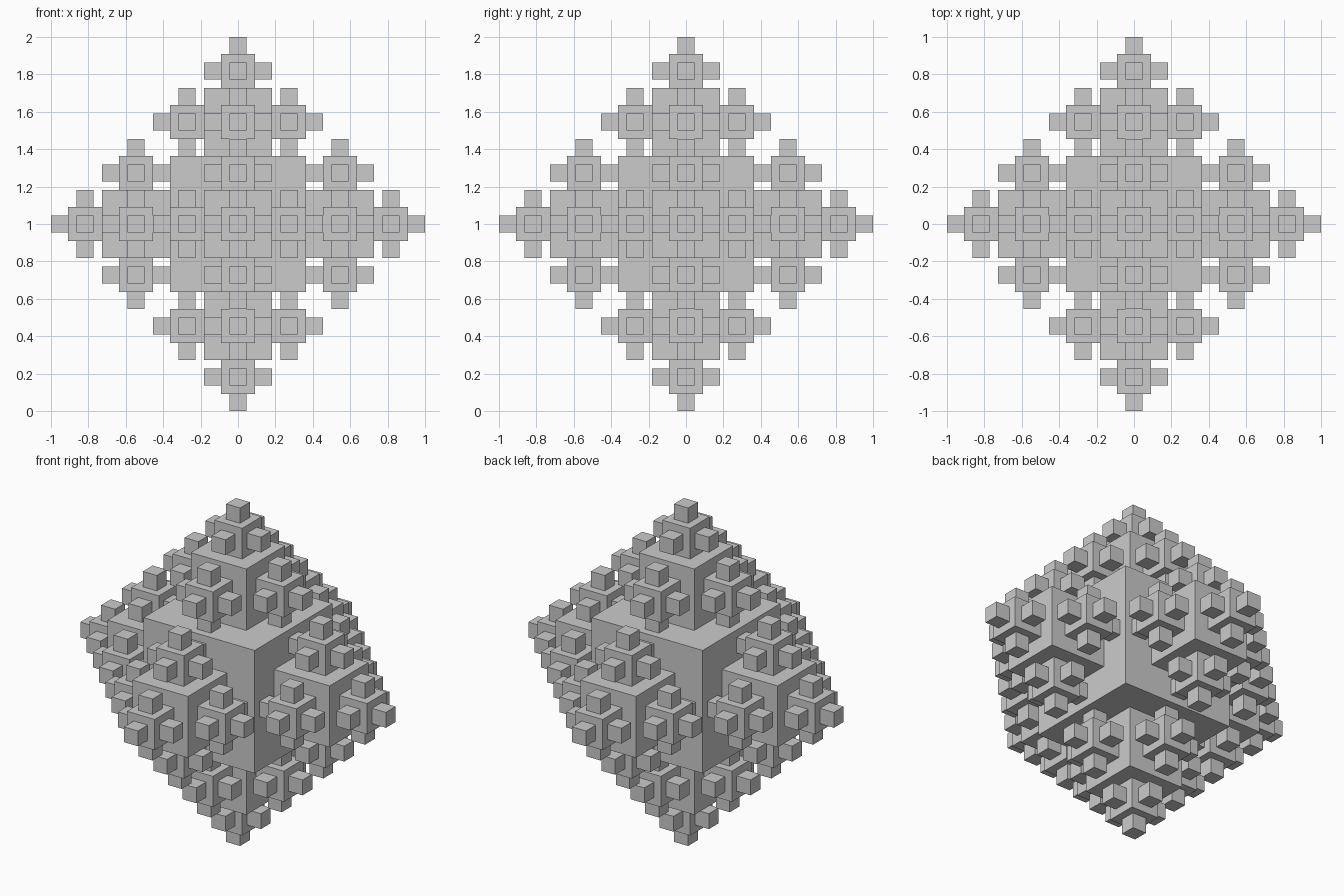
import bpy, bmesh
from mathutils import Matrix, Vector

if "Cube" in bpy.data.objects:
    bpy.data.objects.remove(bpy.data.objects["Cube"])

UNIT = 1 / 11                      # side of the smallest cube
CENTRE = Vector((0, 0, 1))
NAMES = ["core_cube", "large_cubes", "medium_cubes", "small_cubes"]
SIDES = [8 * UNIT, 4 * UNIT, 2 * UNIT, UNIT]
DIRS = [Vector(d) for d in ((1, 0, 0), (-1, 0, 0), (0, 1, 0),
                            (0, -1, 0), (0, 0, 1), (0, 0, -1))]

meshes = [bmesh.new() for _ in NAMES]


def grow(level, pos, came_from=None):
    """Add a cube, then a half-size cube on each free face."""
    bmesh.ops.create_cube(meshes[level], size=SIDES[level],
                          matrix=Matrix.Translation(pos))
    if level + 1 == len(SIDES):
        return
    step = (SIDES[level] + SIDES[level + 1]) / 2
    for d in DIRS:
        # the face resting on the parent cube stays bare
        if came_from is None or d.dot(came_from) > -0.5:
            grow(level + 1, pos + d * step, d)


grow(0, CENTRE)

# One object per cube size
for name, bm in zip(NAMES, meshes):
    mesh = bpy.data.meshes.new(name)
    bm.to_mesh(mesh)
    bm.free()
    bpy.context.collection.objects.link(bpy.data.objects.new(name, mesh))
